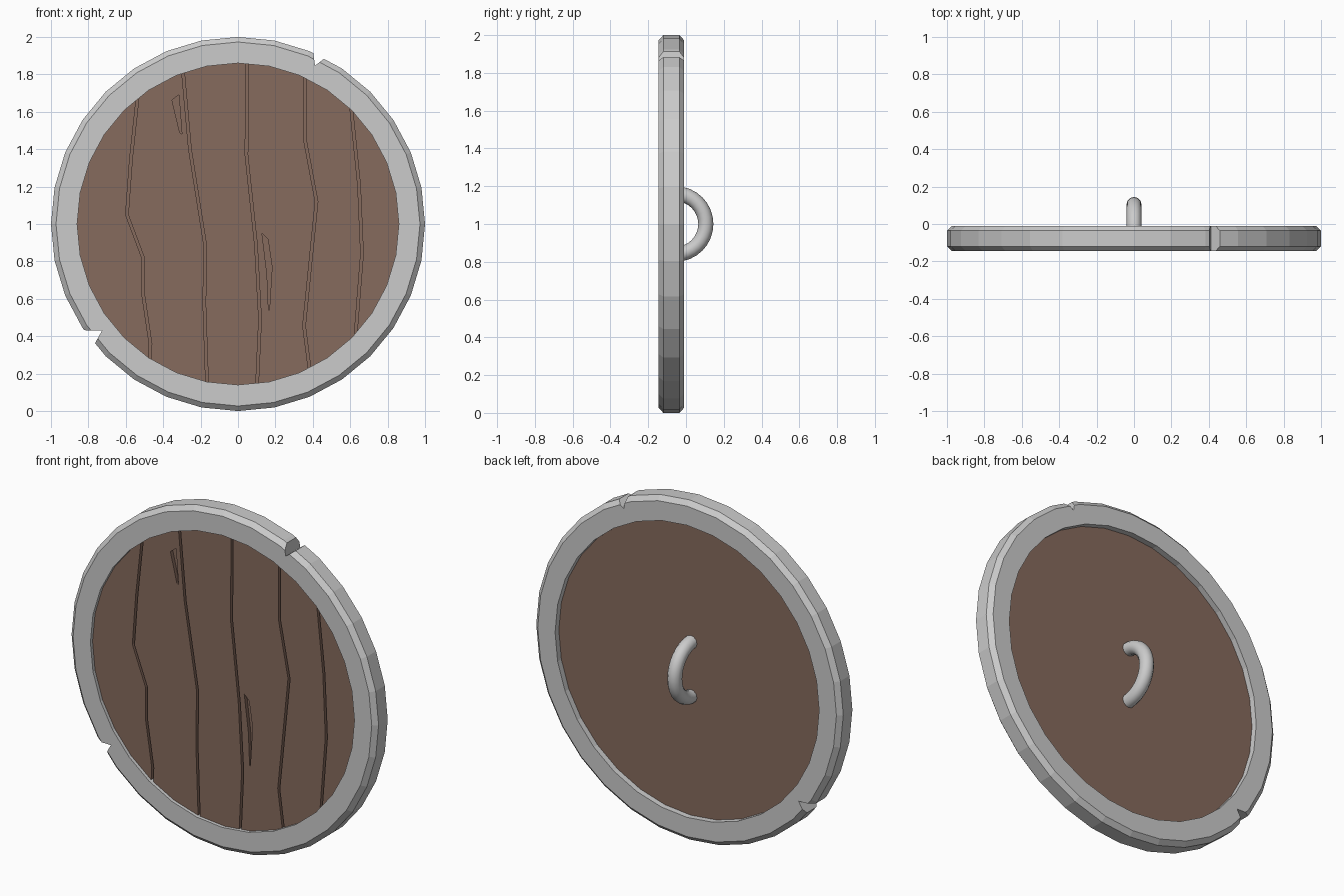
import bpy, bmesh
from math import sin, cos, pi

if "Cube" in bpy.data.objects:
    bpy.data.objects.remove(bpy.data.objects["Cube"])


def make_object(name, bm, mat=None):
    bmesh.ops.recalc_face_normals(bm, faces=bm.faces[:])
    me = bpy.data.meshes.new(name)
    bm.to_mesh(me)
    bm.free()
    ob = bpy.data.objects.new(name, me)
    bpy.context.collection.objects.link(ob)
    if mat:
        me.materials.append(mat)
    return ob


def prism(name, pts, y0, y1, mat=None):
    """Outline in x, z, extruded along y."""
    bm = bmesh.new()
    a = [bm.verts.new((x, y0, z)) for x, z in pts]
    b = [bm.verts.new((x, y1, z)) for x, z in pts]
    bm.faces.new(a)
    bm.faces.new(b[::-1])
    n = len(pts)
    for i in range(n):
        j = (i + 1) % n
        bm.faces.new((a[i], a[j], b[j], b[i]))
    return make_object(name, bm, mat)


def loft(name, rings, closed):
    """Skin closed rings of points, joining last to first or capping."""
    bm = bmesh.new()
    vs = [[bm.verts.new(p) for p in ring] for ring in rings]
    n, m = len(vs), len(vs[0])
    for i in range(n if closed else n - 1):
        a, b = vs[i], vs[(i + 1) % n]
        for k in range(m):
            l = (k + 1) % m
            bm.faces.new((a[k], a[l], b[l], b[k]))
    if not closed:
        bm.faces.new(vs[0])
        bm.faces.new(vs[-1])
    return make_object(name, bm)


def cut(target, cutters):
    bpy.context.view_layer.objects.active = target
    for c in cutters:
        c.hide_render = True
        mod = target.modifiers.new("cut", 'BOOLEAN')
        mod.operation = 'DIFFERENCE'
        mod.solver = 'EXACT'
        mod.object = c
        bpy.ops.object.modifier_apply(modifier=mod.name)
        bpy.data.objects.remove(c)


SIDES = 32
CZ = 1.0
ANGLES = [2 * pi * i / SIDES for i in range(SIDES)]

wood = bpy.data.materials.new("wood")
wood.diffuse_color = (0.24, 0.145, 0.11, 1)
wood.use_nodes = True
wood.node_tree.nodes["Principled BSDF"].inputs["Base Color"].default_value = wood.diffuse_color

# metal rim with bevelled outer edges
profile = [(0.86, -0.145), (0.973, -0.145), (1.0, -0.12),
           (1.0, -0.035), (0.973, -0.01), (0.86, -0.01)]
rim = loft("rim", [[(r * sin(a), y, CZ + r * cos(a)) for r, y in profile]
                   for a in ANGLES], True)

# battle notches through the rim
notches = [[(0.412, 1.847), (0.387, 2.02), (0.60, 1.99)],
           [(-0.727, 0.43), (-1.0, 0.436), (-0.82, 0.263)]]
cut(rim, [prism("notch_cutter", p, -0.3, 0.1) for p in notches])

# wooden board
board = prism("wooden_board",
              [(0.868 * sin(a), CZ + 0.868 * cos(a)) for a in ANGLES],
              -0.125, -0.045, wood)

# crooked plank gaps
gaps = [
    [(-0.53, 1.74), (-0.572, 1.35), (-0.594, 1.05), (-0.508, 0.82),
     (-0.508, 0.63), (-0.468, 0.36), (-0.475, 0.2)],
    [(-0.30, 1.88), (-0.257, 1.40), (-0.176, 0.89), (-0.18, 0.57), (-0.164, 0.1)],
    [(0.05, 1.92), (0.045, 1.37), (0.096, 0.89), (0.118, 0.49), (0.10, 0.1)],
    [(0.357, 1.85), (0.357, 1.455), (0.42, 1.12), (0.353, 0.455), (0.39, 0.17)],
    [(0.598, 1.69), (0.647, 1.21), (0.663, 0.84), (0.624, 0.35)],
]
W = 0.007
outlines = [[(x - W, z) for x, z in g] + [(x + W, z) for x, z in reversed(g)]
            for g in gaps]

# splinter cracks
outlines += [
    [(-0.353, 1.663), (-0.316, 1.69), (-0.30, 1.481), (-0.312, 1.49)],
    [(0.128, 0.952), (0.16, 0.92), (0.182, 0.77), (0.168, 0.54),
     (0.163, 0.54), (0.155, 0.733)],
]
cut(board, [prism("groove_cutter", o, -0.2, -0.103, wood) for o in outlines])

# half-ring handle on the back
R, T, HY = 0.16, 0.04, -0.055
rings = []
for i in range(17):
    a = pi * i / 16
    ring = []
    for k in range(12):
        t = 2 * pi * k / 12
        r = R + T * cos(t)
        ring.append((T * sin(t), HY + r * sin(a), CZ + r * cos(a)))
    rings.append(ring)
handle = loft("handle", rings, False)
bpy.ops.object.select_all(action='DESELECT')
handle.select_set(True)
bpy.context.view_layer.objects.active = handle
bpy.ops.object.shade_smooth_by_angle(angle=0.7)
